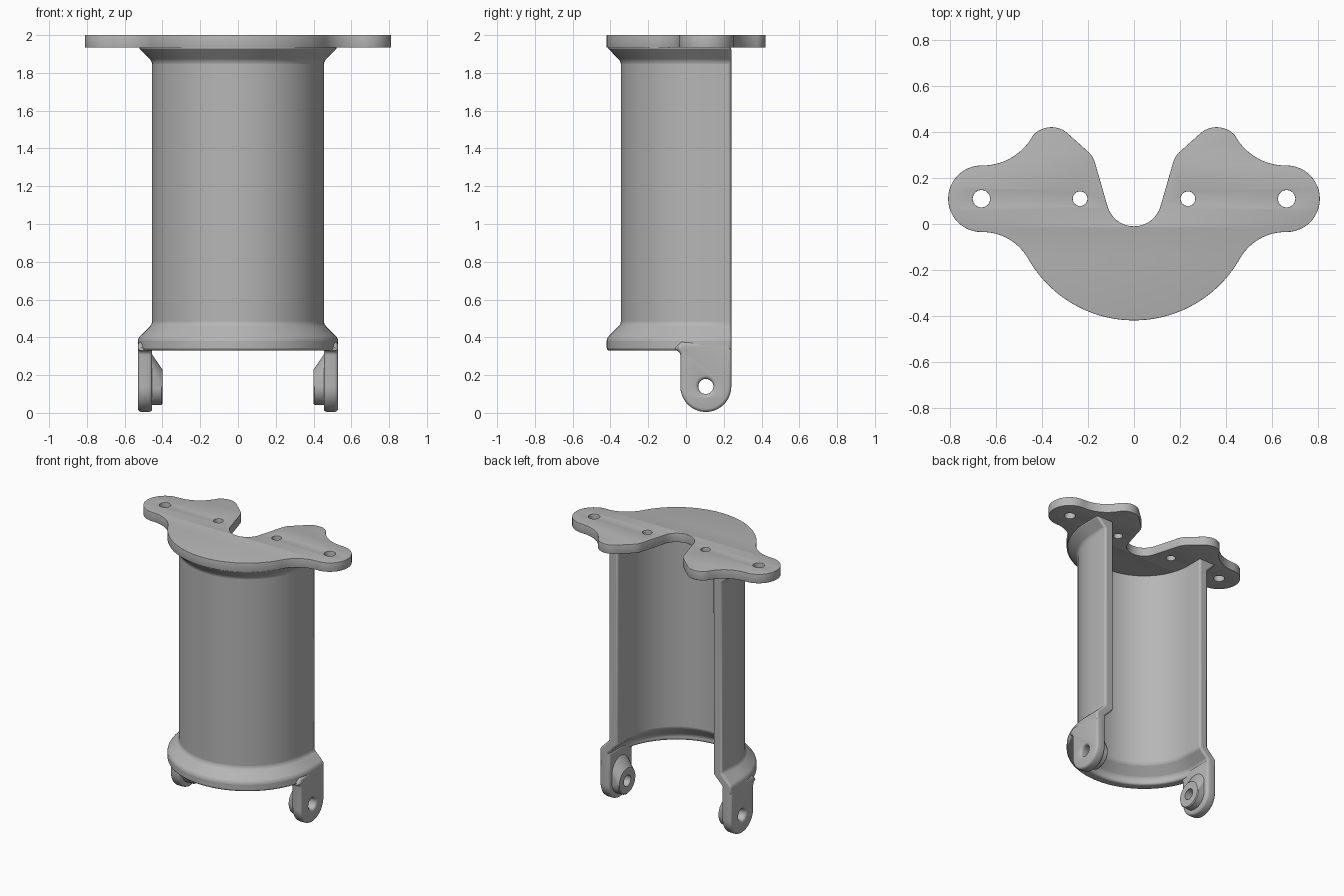
import bpy, bmesh
from math import sin, cos, pi, radians

cube = bpy.data.objects.get("Cube")
if cube:
    bpy.data.objects.remove(cube, do_unlink=True)

grey = bpy.data.materials.new("cast_grey")
grey.use_nodes = True
COLOUR = (0.47, 0.47, 0.47, 1)
grey.diffuse_color = COLOUR
grey.node_tree.nodes["Principled BSDF"].inputs["Base Color"].default_value = COLOUR

AXIS_Y = 0.11     # centre line of the half tube and of the holes
BACK_Y = 0.24     # open rear edge of the half tube
PIN_Y, PIN_Z = 0.105, 0.14


def arc(cx, cy, r, a0, a1, n=12):
    angles = [radians(a0 + (a1 - a0) * i / n) for i in range(n + 1)]
    return [(cx + r * cos(a), cy + r * sin(a)) for a in angles]


def finish(obj, angle=35):
    bpy.ops.object.select_all(action="DESELECT")
    bpy.context.view_layer.objects.active = obj
    obj.select_set(True)
    if obj.type == "CURVE":
        bpy.ops.object.convert(target="MESH")
        obj = bpy.context.object
        bm = bmesh.new()
        bm.from_mesh(obj.data)
        bmesh.ops.remove_doubles(bm, verts=bm.verts, dist=0.0002)
        bm.to_mesh(obj.data)
        bm.free()
    obj.data.materials.clear()
    obj.data.materials.append(grey)
    bpy.ops.object.shade_smooth_by_angle(angle=radians(angle))
    return obj


def slab(name, outlines, thickness, bevel, location, rotation=(0, 0, 0)):
    """Flat plate from an outer outline followed by hole outlines."""
    curve = bpy.data.curves.new(name, "CURVE")
    curve.dimensions = "2D"
    curve.fill_mode = "BOTH"
    curve.extrude = thickness / 2 - bevel
    curve.bevel_depth = bevel
    curve.offset = -bevel
    curve.bevel_resolution = 2
    for pts in outlines:
        spline = curve.splines.new("POLY")
        spline.points.add(len(pts) - 1)
        for p, (x, y) in zip(spline.points, pts):
            p.co = (x, y, 0, 1)
        spline.use_cyclic_u = True
    obj = bpy.data.objects.new(name, curve)
    bpy.context.collection.objects.link(obj)
    obj.location, obj.rotation_euler = location, rotation
    return finish(obj)


def mesh_object(name, bm):
    bmesh.ops.recalc_face_normals(bm, faces=bm.faces)
    mesh = bpy.data.meshes.new(name)
    bm.to_mesh(mesh)
    bm.free()
    obj = bpy.data.objects.new(name, mesh)
    bpy.context.collection.objects.link(obj)
    return obj


def bridge(bm, a, b):
    n = len(a)
    for i in range(n):
        bm.faces.new((a[i], a[(i + 1) % n], b[(i + 1) % n], b[i]))


# Half tube: wall section swept along a U-shaped path
section = [(0.53, 0.33), (0.53, 0.395), (0.455, 0.47), (0.455, 1.86),
           (0.53, 1.937), (0.385, 1.937), (0.385, 0.45), (0.46, 0.375), (0.46, 0.33)]
path = [(-1, 0, BACK_Y)]
path += [(c, s, AXIS_Y) for c, s in arc(0, 0, 1, 180, 360, 48)]
path += [(1, 0, BACK_Y)]
bm = bmesh.new()
rings = [[bm.verts.new((d * c, y + d * s, z)) for d, z in section] for c, s, y in path]
for a, b in zip(rings, rings[1:]):
    bridge(bm, a, b)
bm.faces.new(rings[0])
bm.faces.new(rings[-1])
tube = mesh_object("half_tube", bm)
bevel = tube.modifiers.new("soft_edges", "BEVEL")
bevel.width = 0.014
bevel.segments = 3
bevel.limit_method = "ANGLE"
bevel.angle_limit = radians(30)
finish(tube)

# Mounting plate: right half outline of tangent arcs, then mirrored
half = arc(0, AXIS_Y, 0.53, -90, -29.5, 20)          # round front
half += arc(0.66, -0.263, 0.228, 150.5, 90)[1:]      # hollow before the ear
half += arc(0.665, AXIS_Y, 0.145, -90, 90, 24)       # ear
half += arc(0.66, 0.505, 0.25, -90, -147.7)          # hollow behind the ear
half += arc(0.36, 0.315, 0.107, 32.3, 135)[1:]       # rear lobe
half += arc(0.275, 0.235, 0.11, 135, 167, 6)         # notch corner
half += arc(0, AXIS_Y, 0.12, -13, -90)               # notch bottom
outline = half + [(-x, y) for x, y in reversed(half[1:-1])]
holes = [arc(s * x, AXIS_Y, r, 0, 345, 23)
         for s in (-1, 1) for x, r in ((0.665, 0.038), (0.235, 0.032))]
slab("mounting_plate", [outline] + holes, 0.066, 0.002, (0, 0, 1.967))

# Hinge lugs with tapered bosses on their inner sides
lug = arc(PIN_Y, PIN_Z, 0.135, 180, 360, 24) + [(BACK_Y, 0.375), (-0.025, 0.375), (-0.055, 0.345)]
lug += arc(-0.055, 0.305, 0.025, 90, 0, 5)
pin_hole = arc(PIN_Y, PIN_Z, 0.04, 0, 345, 23)
for side, s in (("left", 1), ("right", -1)):
    slab(side + "_lug", [lug, pin_hole], 0.076, 0.018, (s * 0.492, 0, 0),
         (pi / 2, 0, pi / 2))
    bm = bmesh.new()

    def ring(x, r, lift=0):
        pts = arc(PIN_Y, PIN_Z, r, 3.75, 356.25, 47)
        return [bm.verts.new((s * x, y, z + (lift if z > PIN_Z else 0))) for y, z in pts]

    loops = [ring(0.475, 0.04), ring(0.40, 0.04), ring(0.40, 0.092),
             ring(0.406, 0.098), ring(0.475, 0.10, 0.10)]
    for a, b in zip(loops, loops[1:]):
        bridge(bm, a, b)
    finish(mesh_object(side + "_boss", bm))
